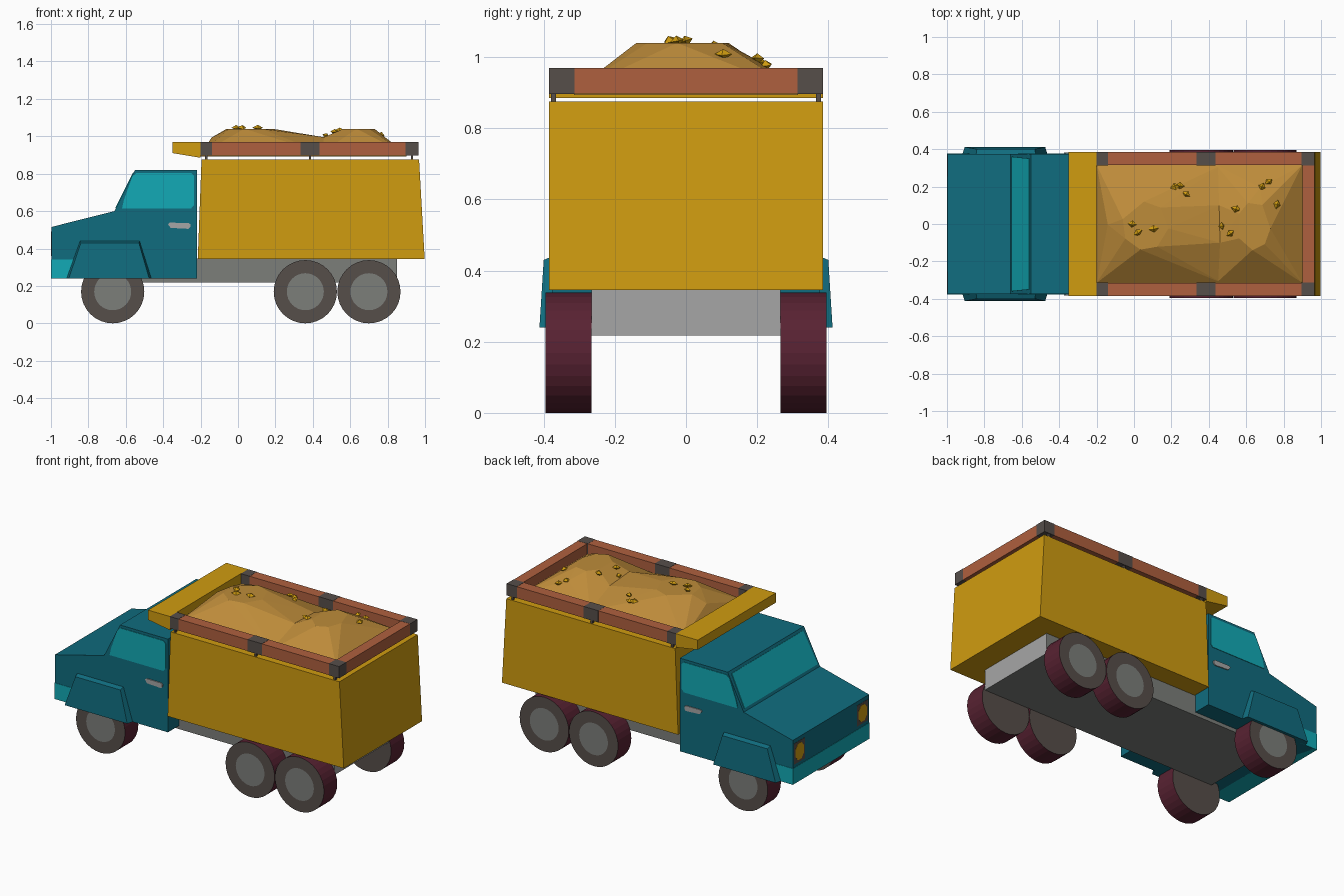
import bpy, bmesh, math, random
from mathutils import Vector, Matrix
from mathutils.bvhtree import BVHTree

if "Cube" in bpy.data.objects:
    bpy.data.objects.remove(bpy.data.objects["Cube"])


def material(name, *rgb):
    lin = [((c / 255 + 0.055) / 1.055) ** 2.4 for c in rgb] + [1]
    m = bpy.data.materials.new(name)
    m.use_nodes = True
    m.diffuse_color = lin
    m.node_tree.nodes["Principled BSDF"].inputs["Base Color"].default_value = lin
    return m


TEAL = material("teal paint", 16, 108, 126)
AQUA = material("light teal", 18, 170, 182)
YELLOW = material("yellow paint", 208, 156, 16)
RUST = material("rust rail", 175, 96, 62)
DARK = material("dark grey", 86, 78, 74)
GREY = material("mid grey", 124, 126, 122)
PALE = material("pale grey", 166, 166, 166)
MAROON = material("maroon tread", 88, 34, 50)
SAND = material("sand", 190, 140, 58)


def finish(bm, name, *mats):
    bmesh.ops.recalc_face_normals(bm, faces=bm.faces)
    mesh = bpy.data.meshes.new(name)
    bm.to_mesh(mesh)
    bm.free()
    for m in mats:
        mesh.materials.append(m)
    ob = bpy.data.objects.new(name, mesh)
    bpy.context.collection.objects.link(ob)
    return ob


def loft(name, a, b, *mats):
    """Solid between two matching outlines."""
    bm = bmesh.new()
    va, vb = ([bm.verts.new(p) for p in ring] for ring in (a, b))
    bm.faces.new(va)
    bm.faces.new(vb)
    for i in range(len(va)):
        j = (i + 1) % len(va)
        bm.faces.new((va[i], va[j], vb[j], vb[i]))
    return finish(bm, name, *mats)


def prism(name, profile, y0, y1, *mats):
    """Side profile (x, z) extruded across y."""
    return loft(name, [(x, y0, z) for x, z in profile],
                [(x, y1, z) for x, z in profile], *mats)


def box(name, x0, x1, y0, y1, z0, z1, *mats):
    return prism(name, [(x0, z0), (x1, z0), (x1, z1), (x0, z1)], y0, y1, *mats)


# Cab
W = 0.375
box("bumper_band", -1, -0.88, -W - 0.002, W + 0.002, 0.24, 0.34, AQUA)
prism("cab", [(-0.998, 0.24), (-0.998, 0.515), (-0.66, 0.60), (-0.55, 0.82),
              (-0.22, 0.82), (-0.22, 0.24)], -W, W, TEAL)

# Windscreen plate lying on the sloped front
lo, hi = Vector((-0.652, 0, 0.616)), Vector((-0.558, 0, 0.804))
out = Vector((-0.22, 0, 0.11)).normalized() * 0.004
glass = [lo + Vector((0, -0.36, 0)), lo + Vector((0, 0.36, 0)),
         hi + Vector((0, 0.35, 0)), hi + Vector((0, -0.35, 0))]
loft("windscreen", [p - out for p in glass], [p + out for p in glass], AQUA)

for s, side in ((1, "left"), (-1, "right")):
    # Door window and handle
    prism("door_window_" + side,
          [(-0.62, 0.615), (-0.61, 0.66), (-0.565, 0.785), (-0.545, 0.803),
           (-0.25, 0.803), (-0.235, 0.788), (-0.235, 0.632), (-0.25, 0.615)],
          s * (W - 0.002), s * (W + 0.003), AQUA)
    prism("door_handle_" + side,
          [(-0.375, 0.53), (-0.36, 0.51), (-0.265, 0.505), (-0.255, 0.515),
           (-0.255, 0.53), (-0.265, 0.537), (-0.365, 0.538)],
          s * (W - 0.002), s * (W + 0.006), PALE)
    # Flared mudguard
    inner = [(-0.92, 0.24), (-0.845, 0.445), (-0.525, 0.445), (-0.46, 0.24)]
    outer = [(-0.905, 0.24), (-0.84, 0.43), (-0.53, 0.43), (-0.475, 0.24)]
    loft("mudguard_" + side, [(x, s * (W - 0.01), z) for x, z in inner],
         [(x, s * (0.40 if z > 0.3 else 0.412), z) for x, z in outer], TEAL)
    # Headlamp: square plate with a faceted lens
    box("lamp_plate_" + side, -0.9995, -0.99, s * 0.255, s * 0.365, 0.36, 0.49, DARK)
    ring = [(s * 0.31 + 0.046 * math.cos(a), 0.425 + 0.055 * math.sin(a))
            for a in (math.tau * i / 8 + math.pi / 8 for i in range(8))]
    loft("lamp_lens_" + side, [(-0.99, y, z) for y, z in ring],
         [(-1.001, y, z) for y, z in ring], YELLOW)

# Chassis, pale at the tail end
chassis = box("chassis", -0.78, 0.85, -0.265, 0.265, 0.218, 0.346, GREY, PALE)
for f in chassis.data.polygons:
    if f.normal.x > 0.9:
        f.material_index = 1


# Wheels
def wheel(name, x, s):
    bm = bmesh.new()
    place = Matrix.Translation((x, s * 0.33, 0.169)) @ Matrix.Rotation(math.pi / 2, 4, "X")
    bmesh.ops.create_cone(bm, cap_ends=True, segments=32, radius1=0.169,
                          radius2=0.169, depth=0.13, matrix=place)
    bm.normal_update()
    face = next(f for f in bm.faces if f.normal.y * s > 0.9)
    bmesh.ops.inset_region(bm, faces=[face], thickness=0.07)
    for f in bm.faces:
        f.material_index = 1 if abs(f.normal.y) > 0.9 else 0
    face.material_index = 2
    finish(bm, name, MAROON, DARK, GREY)


for s, side in ((1, "left"), (-1, "right")):
    for x, row in ((-0.67, "front"), (0.36, "middle"), (0.70, "rear")):
        wheel(f"wheel_{row}_{side}", x, s)

# Load box, flaring towards the bottom
H = 0.385
prism("load_box", [(-0.215, 0.345), (0.998, 0.345), (0.968, 0.876), (-0.195, 0.876)],
      -H, H, YELLOW)
prism("cab_shield", [(-0.35, 0.91), (-0.35, 0.97), (-0.2, 0.97), (-0.2, 0.885)],
      -H, H, YELLOW)

# Rails, brackets and short posts around the load
R = 0.315
for s, side in ((1, "left"), (-1, "right")):
    box("rail_" + side, -0.2, 0.9, s * R, s * (H - 0.001), 0.898, 0.969, RUST)
    for x0, x1, spot in ((-0.2, -0.14, "front"), (0.335, 0.435, "middle"), (0.895, 0.966, "rear")):
        box(f"bracket_{spot}_{side}", x0, x1, s * (R - 0.001), s * H, 0.897, 0.97, DARK)
        mid = (x0 + x1) / 2
        box(f"post_{spot}_{side}", mid - 0.006, mid + 0.006, s * 0.365, s * 0.38, 0.87, 0.9, DARK)
box("rail_rear", 0.9, 0.965, -R, R, 0.898, 0.969, RUST)

# Sand heaps: hulls from the tray edges to a flat-topped crown
random.seed(4)
heaps = bmesh.new()
for cx, x0, x1, r in ((0.06, -0.2, 0.47, 0.125), (0.64, 0.44, 0.9, 0.09)):
    part = bmesh.new()
    pts = [(x, s * R, z) for x in (x0, x1) for s in (-1, 1) for z in (0.893, 0.905)]
    pts += [(0.46, -0.1, 0.995), (0.455, 0.1, 0.985)]
    for i in range(7):
        a = math.tau * i / 7 + random.uniform(-0.2, 0.2)
        pts.append((cx + r * math.cos(a), 0.13 * math.sin(a) - 0.01, 1.04))
        pts.append((cx + 1.6 * r * math.cos(a + 0.3), 0.2 * math.sin(a + 0.3), random.uniform(0.97, 1.0)))
    verts = [part.verts.new(p) for p in pts]
    hull = bmesh.ops.convex_hull(part, input=verts)
    loose = {v for v in hull["geom_interior"] + hull["geom_unused"] if isinstance(v, bmesh.types.BMVert)}
    bmesh.ops.delete(part, geom=list(loose), context="VERTS")
    temp = bpy.data.meshes.new("heap_part")
    part.to_mesh(temp)
    part.free()
    heaps.from_mesh(temp)
    bpy.data.meshes.remove(temp)
tree = BVHTree.FromBMesh(heaps)
finish(heaps, "sand_heaps", SAND)

# Nuggets resting on the sand
spots = ((-0.01, 0), (0.02, -0.045), (0.105, -0.025), (0.22, 0.2), (0.245, 0.205), (0.28, 0.16),
         (0.47, -0.01), (0.515, -0.05), (0.545, 0.08), (0.685, 0.2), (0.72, 0.225), (0.765, 0.105))
rocks = bmesh.new()
for x, y in spots:
    hit = tree.ray_cast(Vector((x, y, 2)), Vector((0, 0, -1)))[0]
    turn = Matrix.Rotation(random.uniform(0, 6), 4, "Z") @ Matrix.Rotation(random.uniform(-0.5, 0.5), 4, "X")
    size = Matrix.Diagonal((random.uniform(0.02, 0.03), 0.02, 0.015, 1))
    bmesh.ops.create_uvsphere(rocks, u_segments=4, v_segments=2, radius=1,
                              matrix=Matrix.Translation(hit + Vector((0, 0, 0.006))) @ turn @ size)
finish(rocks, "nuggets", YELLOW)
